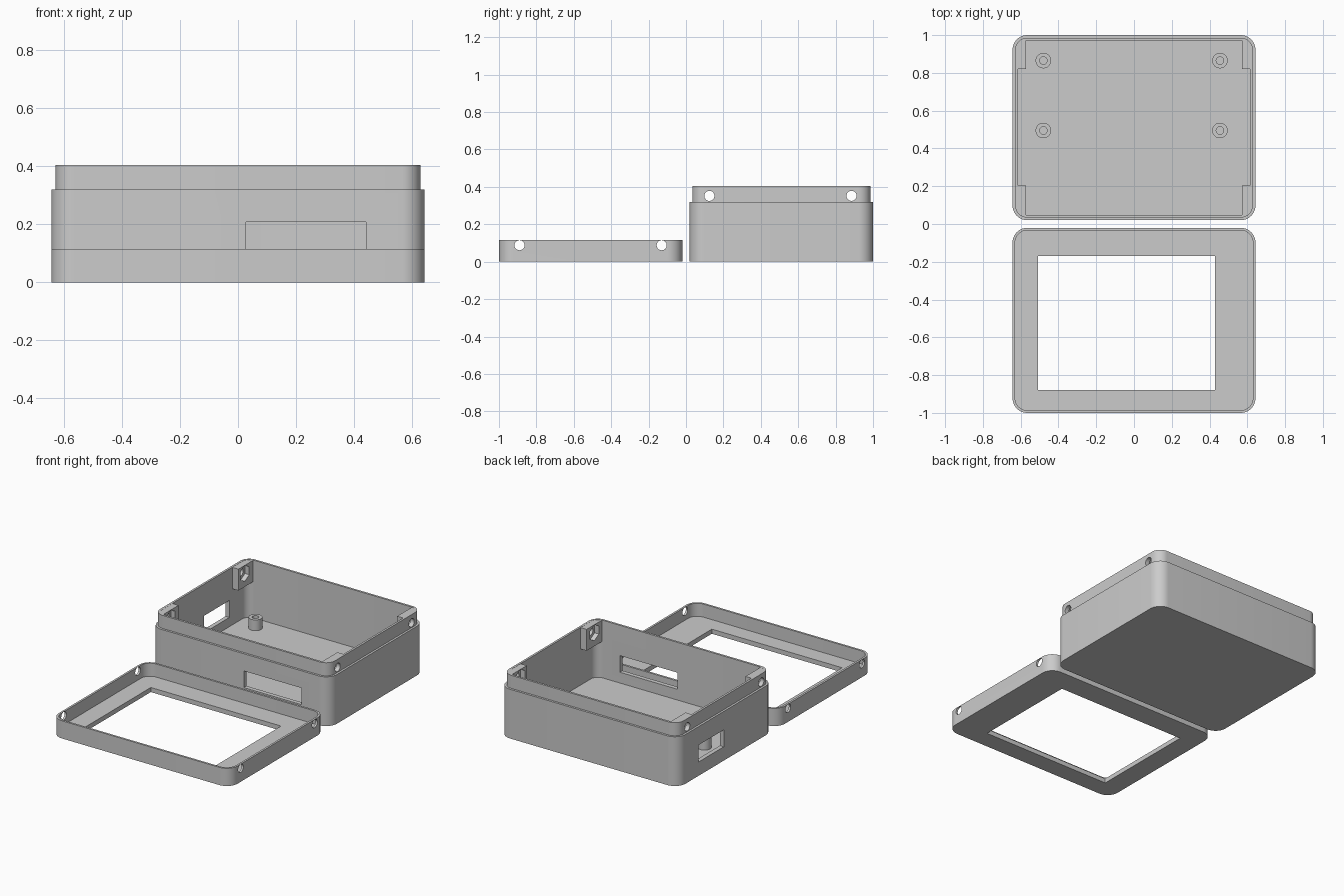
import bpy, bmesh, math
from mathutils import Matrix

if "Cube" in bpy.data.objects:
    bpy.data.objects.remove(bpy.data.objects["Cube"])

grey = bpy.data.materials.new("plain grey")
grey.diffuse_color = (0.6, 0.6, 0.6, 1)
grey.use_nodes = True
grey.node_tree.nodes["Principled BSDF"].inputs["Base Color"].default_value = grey.diffuse_color

HX, HY = 0.643, 0.49      # half size of each half of the case
RADIUS = 0.078            # outer corner radius
BOX_Y, LID_Y = 0.51, -0.51


def finish(name, bm):
    bmesh.ops.recalc_face_normals(bm, faces=bm.faces)
    me = bpy.data.meshes.new(name)
    bm.to_mesh(me)
    bm.free()
    me.materials.append(grey)
    ob = bpy.data.objects.new(name, me)
    bpy.context.collection.objects.link(ob)
    return ob


def outline(cy, inset, n=10):
    """Rounded rectangle pulled in by inset."""
    r = RADIUS - inset
    pts = []
    for k, (sx, sy) in enumerate([(1, 1), (-1, 1), (-1, -1), (1, -1)]):
        for i in range(n + 1):
            a = math.pi / 2 * (k + i / n)
            pts.append((sx * (HX - RADIUS) + r * math.cos(a),
                        cy + sy * (HY - RADIUS) + r * math.sin(a)))
    return pts


def loft(name, cy, rings):
    """Skin a stack of (inset, z) rounded outlines and cap both ends."""
    bm = bmesh.new()
    loops = [[bm.verts.new((x, y, z)) for x, y in outline(cy, d)] for d, z in rings]
    for a, b in zip(loops, loops[1:]):
        for i in range(len(a)):
            j = (i + 1) % len(a)
            bm.faces.new((a[i], a[j], b[j], b[i]))
    bm.faces.new(loops[0][::-1])
    bm.faces.new(loops[-1])
    return finish(name, bm)


def block(name, x, y, z):
    bm = bmesh.new()
    mid = [(a + b) / 2 for a, b in (x, y, z)]
    size = [abs(b - a) for a, b in (x, y, z)]
    bmesh.ops.create_cube(bm, size=1, matrix=Matrix.Translation(mid) @ Matrix.Diagonal((*size, 1)))
    return finish(name, bm)


def rod(name, centre, r, depth, sides, along_x=True):
    bm = bmesh.new()
    turn = Matrix.Rotation(math.pi / 2, 4, 'Y') if along_x else Matrix()
    spin = Matrix.Rotation(math.pi / 2, 4, 'Z') if along_x else Matrix()
    bmesh.ops.create_cone(bm, cap_ends=True, segments=sides, radius1=r, radius2=r,
                          depth=depth, matrix=Matrix.Translation(centre) @ turn @ spin)
    return finish(name, bm)


def boolean(ob, tool, op='DIFFERENCE'):
    mod = ob.modifiers.new("cut", 'BOOLEAN')
    mod.object, mod.operation, mod.solver = tool, op, 'EXACT'
    dg = bpy.context.evaluated_depsgraph_get()
    me = bpy.data.meshes.new_from_object(ob.evaluated_get(dg))
    ob.modifiers.clear()
    ob.data = me
    bpy.data.objects.remove(tool)


def smooth(ob):
    bpy.ops.object.select_all(action='DESELECT')
    ob.select_set(True)
    bpy.context.view_layer.objects.active = ob
    bpy.ops.object.shade_smooth_by_angle(angle=math.radians(30))


# Box shell with a stepped lip around the rim
box = loft("box_shell", BOX_Y, [(0, 0), (0, 0.32), (0.014, 0.32), (0.014, 0.405),
                                (0.028, 0.405), (0.028, 0.03)])
boolean(box, block("port", (0.028, 0.441), (-0.02, 0.1), (0.1, 0.208)))
boolean(box, block("port", (-0.7, -0.58), (0.53, 0.79), (0.09, 0.2)))
for y in (0.125, 0.885):
    boolean(box, rod("hole", (0, y, 0.352), 0.027, 2, 24))
smooth(box)

# Lid tray with a screen window and side screw holes
lid = loft("lid_frame", LID_Y, [(0, 0), (0, 0.115), (0.0135, 0.115), (0.0135, 0.03)])
boolean(lid, block("window", (-0.508, 0.429), (-0.878, -0.17), (-0.1, 0.1)))
for y in (-0.89, -0.13):
    boolean(lid, rod("hole", (0, y, 0.088), 0.027, 2, 24))
smooth(lid)

# Nut holders in the four corners, with hexagonal pockets facing inward
for sx, side in ((-1, "left"), (1, "right")):
    for y0, y1, hole, end in ((0.04, 0.205, 0.125, "front"), (0.82, 0.98, 0.885, "back")):
        nut = block(f"nut_holder_{end}_{side}", (sx * 0.571, sx * 0.64), (y0, y1), (0.265, 0.404))
        boolean(nut, loft("trim", BOX_Y, [(0.022, 0.2), (0.022, 0.5)]), 'INTERSECT')
        boolean(nut, rod("hole", (sx * 0.6, hole, 0.352), 0.027, 0.2, 24))
        boolean(nut, rod("pocket", (sx * 0.571, hole, 0.352), 0.052, 0.06, 6))
        smooth(nut)

# Circuit board standoffs on the box floor
for x, side in ((-0.48, "left"), (0.455, "right")):
    for y, end in ((0.495, "front"), (0.865, "back")):
        post = rod(f"standoff_{end}_{side}", (x, y, 0.06), 0.041, 0.08, 32, False)
        boolean(post, rod("bore", (x, y, 0.08), 0.02, 0.1, 24, False))
        smooth(post)
